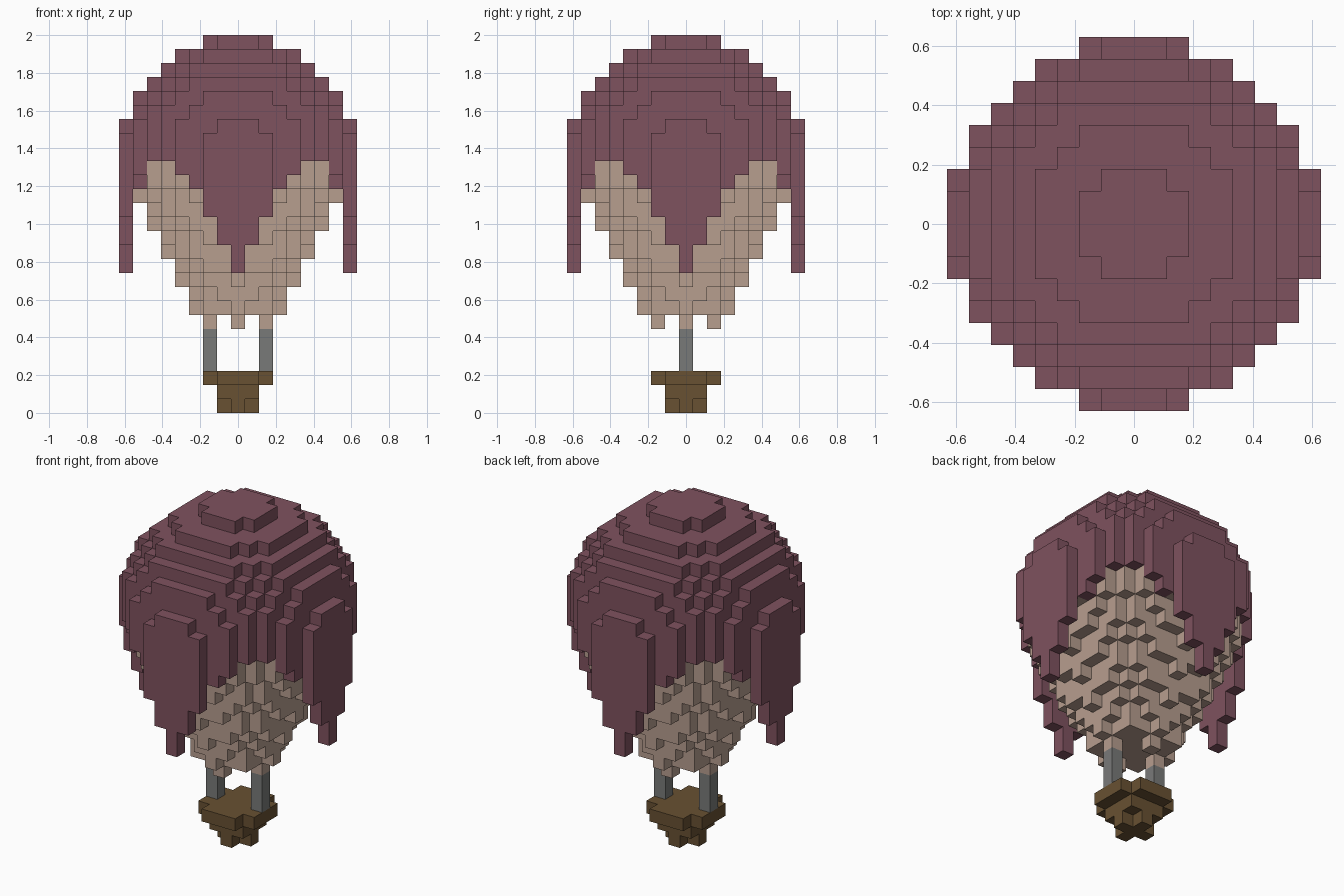
import bpy
import bmesh
from mathutils import Vector

if "Cube" in bpy.data.objects:
    bpy.data.objects.remove(bpy.data.objects["Cube"], do_unlink=True)

CELL = 2 / 27       # the model is 27 blocks tall
R = range(-8, 9)    # and 17 blocks wide
MIDDLE = 18         # block layer at the centre of the dome


def material(name, color):
    mat = bpy.data.materials.new(name)
    mat.use_nodes = True
    mat.diffuse_color = (*color, 1)
    mat.node_tree.nodes["Principled BSDF"].inputs["Base Color"].default_value = (*color, 1)
    return mat


def disc(layer, radius):
    """All blocks of one layer within a radius of the axis."""
    return {(x, y, layer) for x in R for y in R if x * x + y * y <= radius * radius}


# Dome: upper half of a block sphere
dome = {(x, y, z) for x in R for y in R for z in range(MIDDLE, 27)
        if x * x + y * y + (z - MIDDLE) ** 2 <= 70}

# Curtain: outer ring of columns, hanging lowest at the four sides
hem = [10, 12, 14, 16, 17, 18]
curtain = set()
for x in R:
    for y in R:
        if 7.5 ** 2 < x * x + y * y <= 70:
            bottom = hem[min(abs(x), abs(y))]
            curtain |= {(x, y, z) for z in range(bottom, MIDDLE)}

# Lower envelope: stepped cone with four tabs at its mouth
tabs = {(2, 0, 6), (-2, 0, 6), (0, 2, 6), (0, -2, 6)}
cone = set(tabs)
for z in range(7, MIDDLE):
    cone |= disc(z, min((z - 1) / 2, 7.5))

# Struts and basket
left_strut = {(2, 0, z) for z in range(3, 6)}
right_strut = {(-x, y, z) for x, y, z in left_strut}
basket = disc(0, 1) | disc(1, 1.5) | disc(2, 2.3)

parts = {
    "dome": (dome, "plum"),
    "curtain": (curtain, "plum"),
    "lower_envelope": (cone, "tan"),
    "left_strut": (left_strut, "grey"),
    "right_strut": (right_strut, "grey"),
    "basket": (basket, "brown"),
}
materials = {
    "plum": material("plum", (0.212, 0.084, 0.114)),
    "tan": material("tan", (0.474, 0.342, 0.275)),
    "grey": material("grey", (0.191, 0.195, 0.191)),
    "brown": material("brown", (0.138, 0.082, 0.032)),
}
occupied = set().union(*(cells for cells, _ in parts.values()))


def build(name, cells, mat):
    """Make one object from the exposed faces of its blocks."""
    bm = bmesh.new()
    corners = {}

    def corner(p):
        key = tuple(round(2 * c) for c in p)
        if key not in corners:
            corners[key] = bm.verts.new((p + Vector((0, 0, 0.5))) * CELL)
        return corners[key]

    for cell in sorted(cells):
        centre = Vector(cell)
        for axis in range(3):
            for sign in (-1, 1):
                normal, u, v = Vector(), Vector(), Vector()
                normal[axis] = sign
                if tuple(int(c) for c in centre + normal) in occupied:
                    continue
                u[(axis + 1) % 3] = 0.5
                v[(axis + 2) % 3] = 0.5 * sign
                mid = centre + normal / 2
                bm.faces.new([corner(mid + d) for d in (-u - v, u - v, u + v, v - u)])
    mesh = bpy.data.meshes.new(name)
    bm.to_mesh(mesh)
    bm.free()
    mesh.materials.append(mat)
    bpy.context.collection.objects.link(bpy.data.objects.new(name, mesh))


for part, (cells, color) in parts.items():
    build(part, cells, materials[color])
